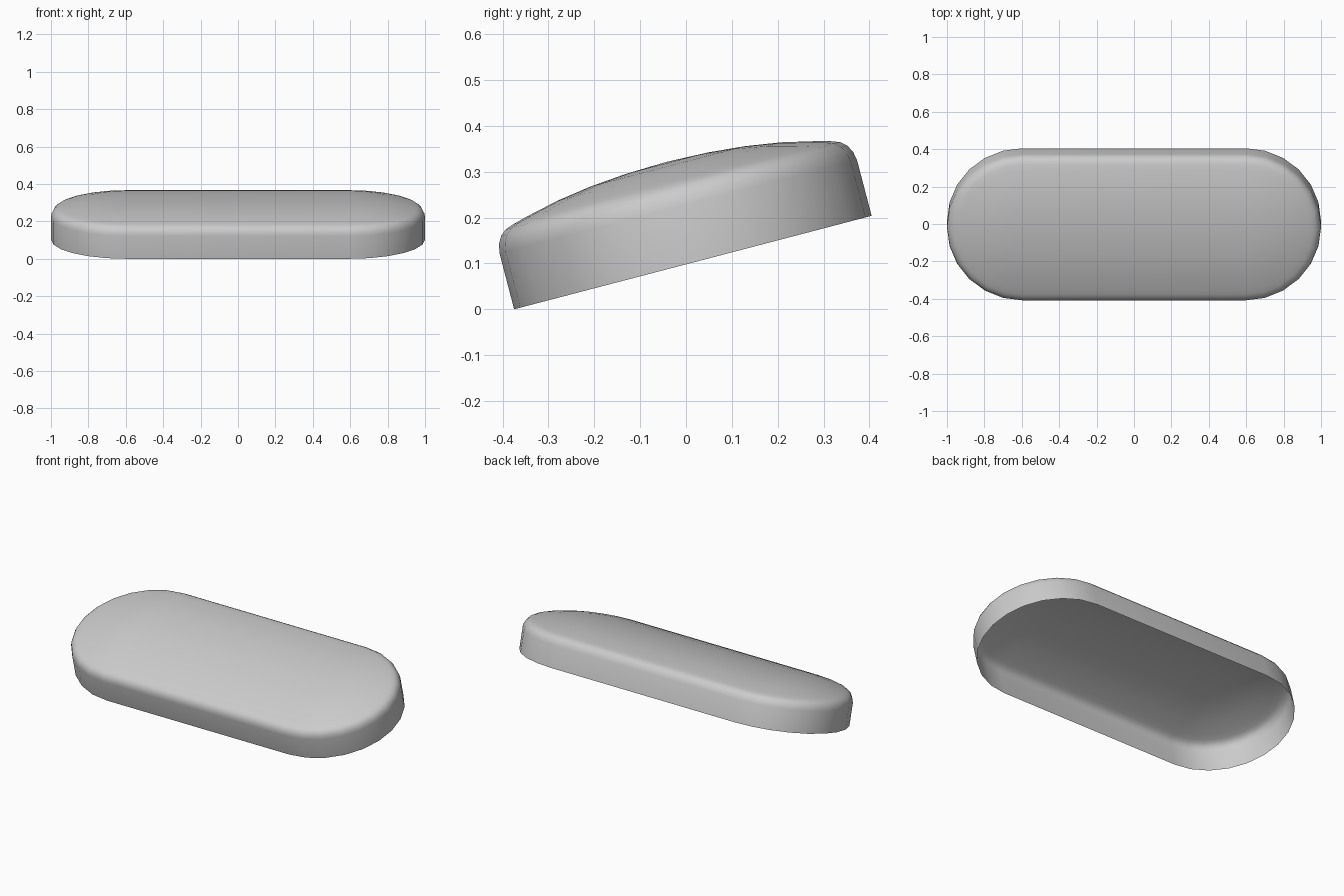
import bpy, bmesh, math
from mathutils import Matrix

if "Cube" in bpy.data.objects:
    bpy.data.objects.remove(bpy.data.objects["Cube"])

R, CX, SEG = 0.403, 0.597, 12      # end radius, end centre, facets per end
TILT = math.radians(14.65)

# Cross-section: inset from the outline, height above the open rim
profile = [(0, 0), (0, .126), (.004, .146), (.013, .162), (.026, .173), (.045, .180),
           (.075, .188), (.15, .205), (.23, .217), (.31, .224), (R, .227)]


def stadium(bm, inset, z):
    """One ring of the rounded-end outline."""
    ring = []
    for side in (1, -1):
        for i in range(SEG + 1):
            a = -math.pi / 2 + math.pi * i / SEG
            r = R - inset
            ring.append(bm.verts.new((side * (CX + r * math.cos(a)), side * r * math.sin(a), z)))
    return ring


# Tilted, domed shell, open underneath
bm = bmesh.new()
rings = [stadium(bm, *p) for p in profile]
for low, high in zip(rings, rings[1:]):
    n = len(low)
    for i in range(n):
        j = (i + 1) % n
        bm.faces.new((low[i], low[j], high[j], high[i]))
bmesh.ops.remove_doubles(bm, verts=bm.verts, dist=1e-4)
bmesh.ops.transform(bm, verts=bm.verts, matrix=Matrix.Translation((0, .015, R * math.sin(TILT)))
                    @ Matrix.Rotation(TILT, 4, 'X'))

mesh = bpy.data.meshes.new("domed_key_shell")
bm.to_mesh(mesh)
bm.free()
shell = bpy.data.objects.new("domed_key_shell", mesh)
bpy.context.collection.objects.link(shell)
bpy.context.view_layer.objects.active = shell
shell.select_set(True)
bpy.ops.object.shade_smooth_by_angle(angle=math.radians(40))
